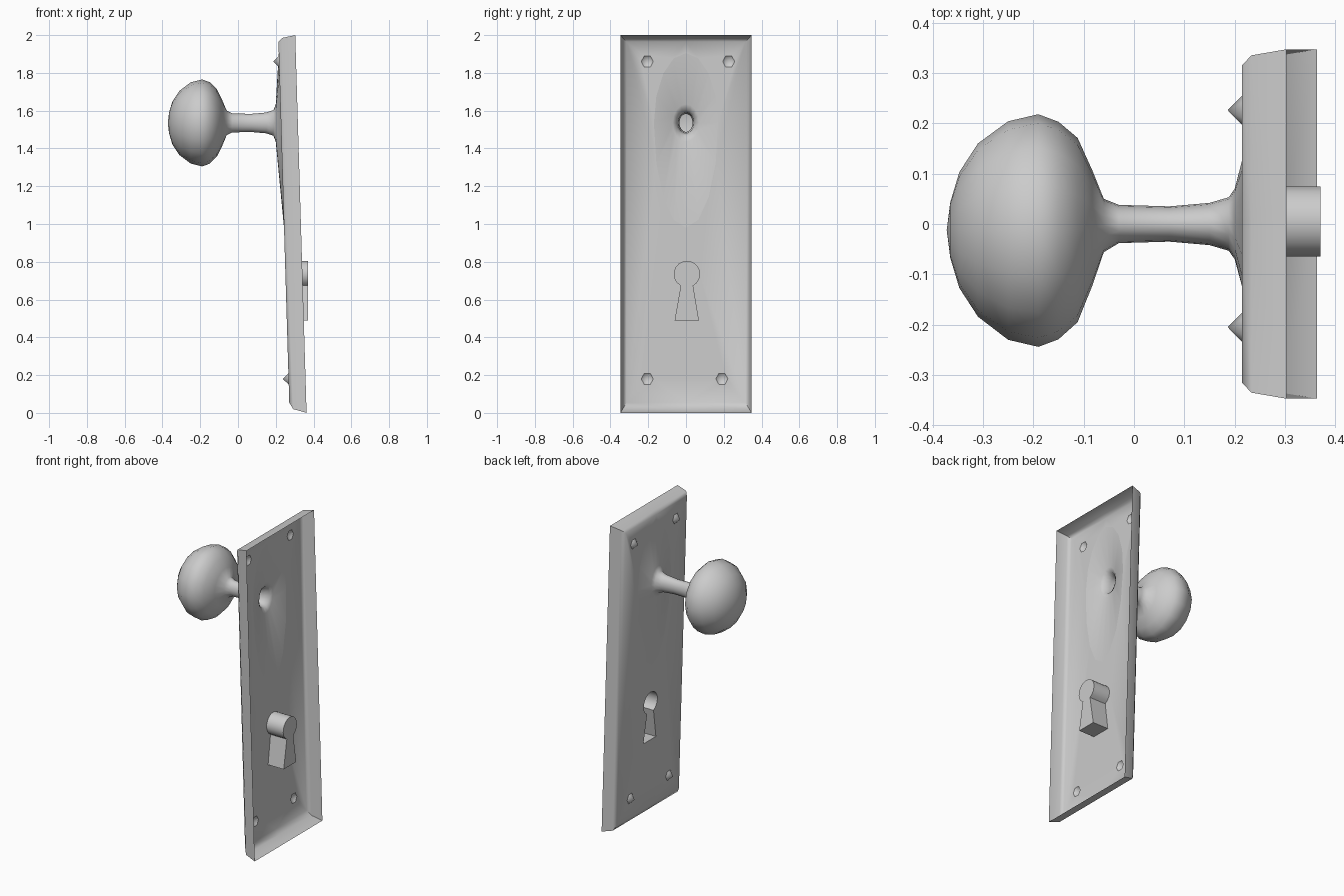
import bpy, bmesh
from math import sin, cos, pi, radians

if "Cube" in bpy.data.objects:
    bpy.data.objects.remove(bpy.data.objects["Cube"])

KNOB_Z = 1.535


def face_x(z):
    """x of the leaning front face of the plate at height z."""
    return 0.213 + (2 - z) * 0.03


def ring(cy, cz, ry, rz, n):
    return [(cy + ry * cos(2 * pi * i / n), cz + rz * sin(2 * pi * i / n)) for i in range(n)]


def add_loop(bm, pts):
    return [bm.verts.new(p) for p in pts]


def bridge(bm, a, b):
    n = len(a)
    for i in range(n):
        j = (i + 1) % n
        bm.faces.new((a[i], a[j], b[j], b[i]))


def fan(bm, loop, tip):
    v = bm.verts.new(tip)
    for i in range(len(loop)):
        bm.faces.new((loop[i], loop[(i + 1) % len(loop)], v))


def finish(bm, name, angle):
    bmesh.ops.recalc_face_normals(bm, faces=bm.faces)
    bm.normal_update()
    # the visible side of every sheet looks towards -x
    if sum(f.normal.x * f.calc_area() for f in bm.faces) > 0:
        bmesh.ops.reverse_faces(bm, faces=bm.faces)
    me = bpy.data.meshes.new(name)
    bm.to_mesh(me)
    bm.free()
    ob = bpy.data.objects.new(name, me)
    bpy.context.collection.objects.link(ob)
    bpy.ops.object.select_all(action='DESELECT')
    ob.select_set(True)
    bpy.context.view_layer.objects.active = ob
    bpy.ops.object.shade_smooth_by_angle(angle=radians(angle))


# Shared outlines in (y, z)
screws = [(-0.205, 1.86), (0.226, 1.86), (-0.205, 0.18), (0.19, 0.18)]
screw_loops = [ring(y, z, 0.032, 0.034, 6) for y, z in screws]
keyhole = []
for i in range(17):
    a = radians(-62 + 304 * i / 16)
    keyhole.append((0.005 + 0.07 * cos(a), 0.735 + 0.07 * sin(a)))
keyhole += [(-0.06, 0.49), (0.068, 0.49)]
SEG = 16
flare = [(y, KNOB_Z + (z - KNOB_Z) * (1 if z > KNOB_Z else 1.5))
         for y, z in ring(0, KNOB_Z, 0.17, 0.37, SEG)]

# Back plate: hollow sheet with rounded rim and openings
bm = bmesh.new()


def rect(hy, z0, z1, depth):
    pts = [(-hy, z0), (0, z0), (hy, z0), (hy, z1), (0, z1), (-hy, z1)]
    return add_loop(bm, [(face_x(z) + depth, y, z) for y, z in pts])


rims = [rect(0.315, 0.055, 1.965, 0.0), rect(0.335, 0.02, 1.985, 0.02),
        rect(0.347, 0.0, 2.0, 0.09)]
edges = []
holes = [add_loop(bm, [(face_x(z), y, z) for y, z in o]) for o in screw_loops + [keyhole, flare]]
for lp in [rims[0]] + holes:
    edges += [bm.edges.new((lp[i], lp[(i + 1) % len(lp)])) for i in range(len(lp))]
bmesh.ops.triangle_fill(bm, use_beauty=True, use_dissolve=False, edges=edges, normal=(-1, 0, -0.03))
bridge(bm, rims[0], rims[1])
bridge(bm, rims[1], rims[2])
finish(bm, "back_plate", 50)

# Keyhole pocket, closed at its far end
bm = bmesh.new()
front = add_loop(bm, [(face_x(z), y, z) for y, z in keyhole])
back = add_loop(bm, [(0.37, y, z) for y, z in keyhole])
bridge(bm, front, back)
bm.faces.new(back)
finish(bm, "keyhole_pocket", 30)

# Pointed screw heads
for n, ((y, z), outline) in enumerate(zip(screws, screw_loops)):
    bm = bmesh.new()
    base = add_loop(bm, [(face_x(b), a, b) for a, b in outline])
    fan(bm, base, (face_x(z) - 0.031, y, z))
    finish(bm, f"screw_head_{n + 1}", 60)

# Knob, stem and flared foot: (x, radius in y, radius in z, y offset)
profile = [(-0.365, 0.055, 0.055, -0.012), (-0.347, 0.115, 0.115, -0.012),
           (-0.31, 0.172, 0.17, -0.012), (-0.25, 0.217, 0.215, -0.013),
           (-0.19, 0.231, 0.23, -0.013), (-0.15, 0.216, 0.216, -0.013),
           (-0.112, 0.183, 0.178, -0.012), (-0.083, 0.115, 0.12, -0.008),
           (-0.06, 0.053, 0.065, -0.003), (-0.03, 0.038, 0.05, 0),
           (0.07, 0.035, 0.048, 0), (0.15, 0.042, 0.055, 0),
           (0.188, 0.053, 0.068, 0), (0.2, 0.07, 0.1, 0)]
bm = bmesh.new()
loops = [add_loop(bm, [(x, y, z) for y, z in ring(oy, KNOB_Z, ry, rz, SEG)])
         for x, ry, rz, oy in profile]
loops.append(add_loop(bm, [(face_x(z), y, z) for y, z in flare]))
for a, b in zip(loops, loops[1:]):
    bridge(bm, a, b)
fan(bm, loops[0], (-0.372, -0.012, KNOB_Z))
finish(bm, "knob_and_stem", 60)
